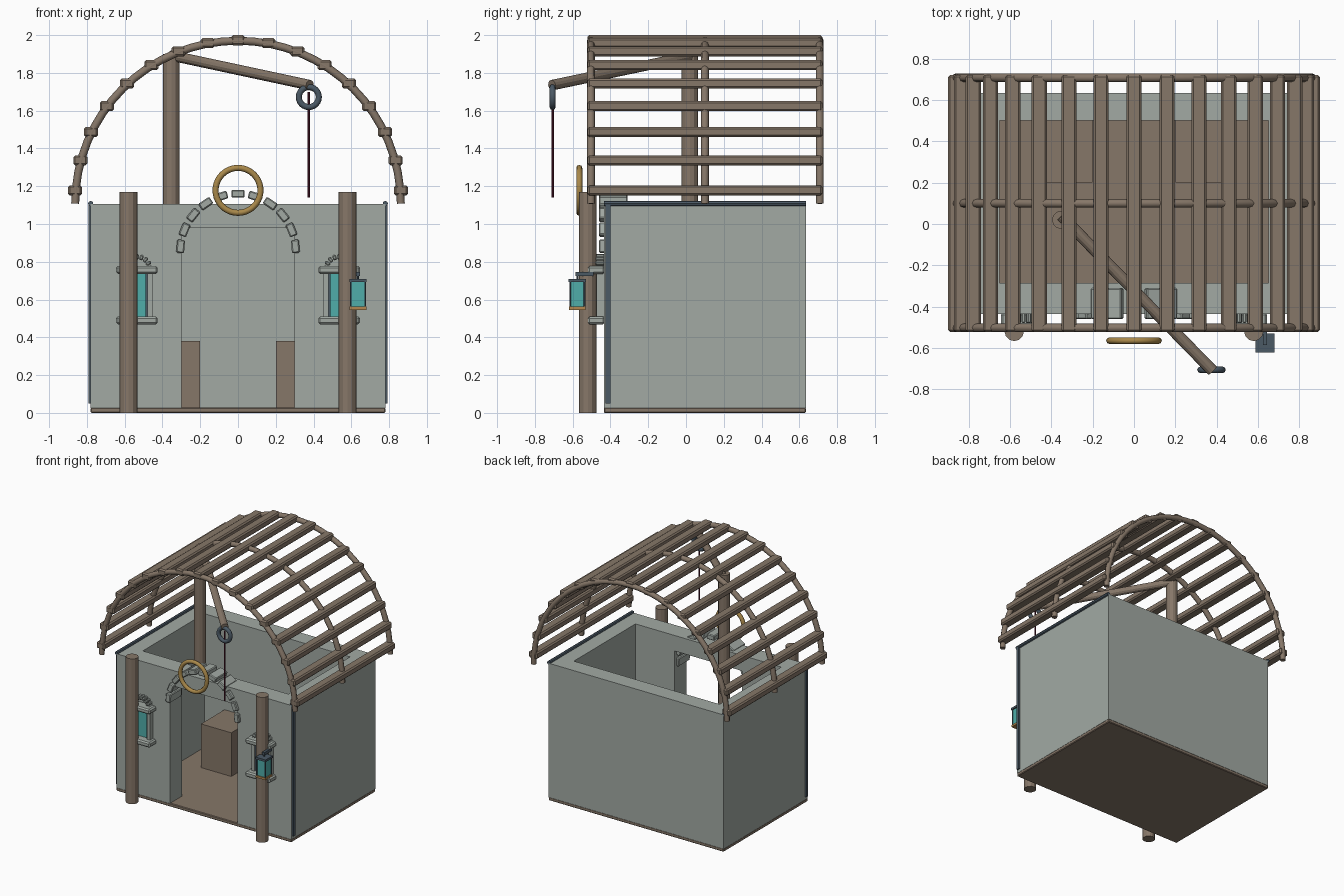
import bpy, math
from mathutils import Vector

if "Cube" in bpy.data.objects:
    bpy.data.objects.remove(bpy.data.objects["Cube"])

def mat(name, c):
    m = bpy.data.materials.new(name)
    m.diffuse_color = (*c, 1)
    m.use_nodes = True
    m.node_tree.nodes["Principled BSDF"].inputs["Base Color"].default_value = m.diffuse_color
    return m

WOOD = mat("wood", (0.24, 0.185, 0.14))
STONE = mat("stone", (0.36, 0.40, 0.37))
IRON = mat("iron", (0.07, 0.10, 0.13))
GLASS = mat("glass", (0.08, 0.42, 0.40))
BRASS = mat("brass", (0.45, 0.24, 0.08))
GOLD = mat("straw", (0.40, 0.25, 0.07))
ROPE = mat("rope", (0.10, 0.01, 0.03))

def bevel(ob, w, seg=1):
    b = ob.modifiers.new("bevel", 'BEVEL')
    b.width, b.segments = w, seg

def box(name, x, y, z, m, bev=0.0, rot=0.0):
    """Box from (min, max) ranges, optionally turned about y."""
    c = [(r[0] + r[1]) / 2 for r in (x, y, z)]
    bpy.ops.mesh.primitive_cube_add(size=1, location=c, rotation=(0, rot, 0))
    ob = bpy.context.object
    ob.name = name
    ob.scale = [r[1] - r[0] for r in (x, y, z)]
    bpy.ops.object.transform_apply(location=False, rotation=False, scale=True)
    ob.data.materials.append(m)
    if bev:
        bevel(ob, bev)
    return ob

def rod(name, a, b, r, m, sides=12, bev=0.0):
    a, b = Vector(a), Vector(b)
    d = b - a
    bpy.ops.mesh.primitive_cylinder_add(vertices=sides, radius=r, depth=d.length, location=(a + b) / 2)
    ob = bpy.context.object
    ob.name = name
    ob.rotation_euler = d.to_track_quat('Z', 'Y').to_euler()
    ob.data.materials.append(m)
    if bev:
        bevel(ob, bev)
    return ob

def ring(name, loc, R, r, m, seg):
    bpy.ops.mesh.primitive_torus_add(location=loc, rotation=(math.pi / 2, 0, 0), major_radius=R,
                                     minor_radius=r, major_segments=seg, minor_segments=8)
    ob = bpy.context.object
    ob.name = name
    ob.data.materials.append(m)

def arch_stones(name, cx, cz, R, n, a0, w, h, y):
    """Row of bevelled blocks along an arc in the xz plane."""
    for i in range(n):
        a = math.radians(a0 + (180 - 2 * a0) * i / (n - 1))
        x, z = cx + R * math.cos(a), cz + R * math.sin(a)
        box(name, (x - w / 2, x + w / 2), y, (z - h / 2, z + h / 2), STONE, 0.006, math.pi / 2 - a)

# floor and walls
box("floor", (-0.78, 0.78), (-0.435, 0.635), (0, 0.028), WOOD, 0.005)
box("back_wall", (-0.78, 0.78), (0.50, 0.635), (0.025, 1.105), STONE)
box("door_lintel", (-0.3, 0.3), (-0.435, -0.285), (0.98, 1.105), STONE)
for s in (-1, 1):
    def span(a, b):
        return (min(s * a, s * b), max(s * a, s * b))
    box("side_wall", span(0.65, 0.78), (-0.285, 0.50), (0.025, 1.105), STONE)
    box("front_wall", span(0.3, 0.78), (-0.435, -0.285), (0.025, 1.105), STONE)
    # iron trim
    rod("top_rail", (s * 0.78, -0.435, 1.108), (s * 0.78, 0.635, 1.108), 0.014, IRON, 8)
    box("corner_trim", span(0.772, 0.792), (-0.425, -0.40), (0.05, 1.105), IRON)
    # crates inside at the back
    box("crate", span(0.2, 0.47), (0.2, 0.5), (0.028, 0.38), WOOD)
    # front posts
    rod("front_post", (s * 0.58, -0.52, 0), (s * 0.58, -0.52, 1.17), 0.047, WOOD)
    # windows
    w = s * 0.535
    box("window_glass", (w - 0.06, w + 0.06), (-0.455, -0.43), (0.50, 0.745), GLASS)
    for t in (-1, 1):
        j = w + t * 0.07
        box("window_jamb", (j - 0.014, j + 0.014), (-0.475, -0.43), (0.50, 0.745), STONE)
        k = w + t * 0.05
        box("window_bar", (k - 0.006, k + 0.006), (-0.465, -0.43), (0.50, 0.745), IRON)
    for z in (0.49, 0.757):
        box("window_ledge", (w - 0.11, w + 0.11), (-0.52, -0.43), (z - 0.021, z + 0.021), STONE, 0.01)
    arch_stones("window_arch_stone", w, 0.757, 0.07, 9, 10, 0.02, 0.03, (-0.48, -0.43))

# door arch
arch_stones("door_arch_stone", 0, 0.855, 0.305, 11, 5, 0.07, 0.042, (-0.46, -0.31))

# wreath over the door
ring("wreath", (0, -0.565, 1.178), 0.119, 0.016, GOLD, 40)

# roof ribs
CZ, R = 1.108, 0.862
for y in (-0.503, 0.1, 0.708):
    cu = bpy.data.curves.new("roof_rib", 'CURVE')
    cu.dimensions = '3D'
    cu.bevel_depth, cu.bevel_resolution, cu.use_fill_caps = 0.021, 2, True
    sp = cu.splines.new('POLY')
    sp.points.add(32)
    for i, p in enumerate(sp.points):
        a = math.pi * i / 32
        p.co = (R * math.cos(a), y, CZ + R * math.sin(a), 1)
    cu.materials.append(WOOD)
    bpy.context.collection.objects.link(bpy.data.objects.new("roof_rib", cu))

# roof slats
for i in range(17):
    a = math.radians(4.7 + (180 - 9.4) * i / 16)
    x, z = 0.866 * math.cos(a), 1.107 + 0.866 * math.sin(a)
    box("roof_slat", (x - 0.037, x + 0.037), (-0.522, 0.722), (z - 0.027, z + 0.027), WOOD, 0.01)

# hoist
rod("hoist_post", (-0.353, 0.02, 0.85), (-0.353, 0.02, 1.9), 0.044, WOOD)
rod("hoist_boom", (-0.353, 0.04, 1.892), (0.38, -0.71, 1.735), 0.028, WOOD)
ring("pulley", (0.375, -0.706, 1.672), 0.053, 0.016, IRON, 24)
rod("hoist_rope", (0.375, -0.706, 1.14), (0.375, -0.706, 1.70), 0.006, ROPE, 8)

# hanging lantern on the right post
LX, LY = 0.635, -0.575
box("lantern_base", (LX - 0.044, LX + 0.044), (LY - 0.044, LY + 0.044), (0.545, 0.562), BRASS)
box("lantern_glass", (LX - 0.036, LX + 0.036), (LY - 0.036, LY + 0.036), (0.56, 0.695), GLASS)
for sx in (-1, 1):
    for sy in (-1, 1):
        rod("lantern_bar", (LX + sx * 0.038, LY + sy * 0.038, 0.555),
            (LX + sx * 0.038, LY + sy * 0.038, 0.70), 0.005, IRON, 6)
box("lantern_cap", (LX - 0.046, LX + 0.046), (LY - 0.046, LY + 0.046), (0.693, 0.71), IRON)
rod("lantern_hanger", (LX, LY, 0.70), (LX, LY, 0.74), 0.006, IRON, 8)
box("lantern_arm", (LX - 0.01, LX + 0.01), (-0.585, -0.49), (0.724, 0.746), IRON)
box("lantern_bracket", (0.58, LX + 0.01), (-0.51, -0.49), (0.724, 0.746), IRON)

# smooth only the round parts
for ob in bpy.data.objects:
    if ob.type == 'MESH' and ob.name.split(".")[0] in ("wreath", "pulley"):
        for p in ob.data.polygons:
            p.use_smooth = True
